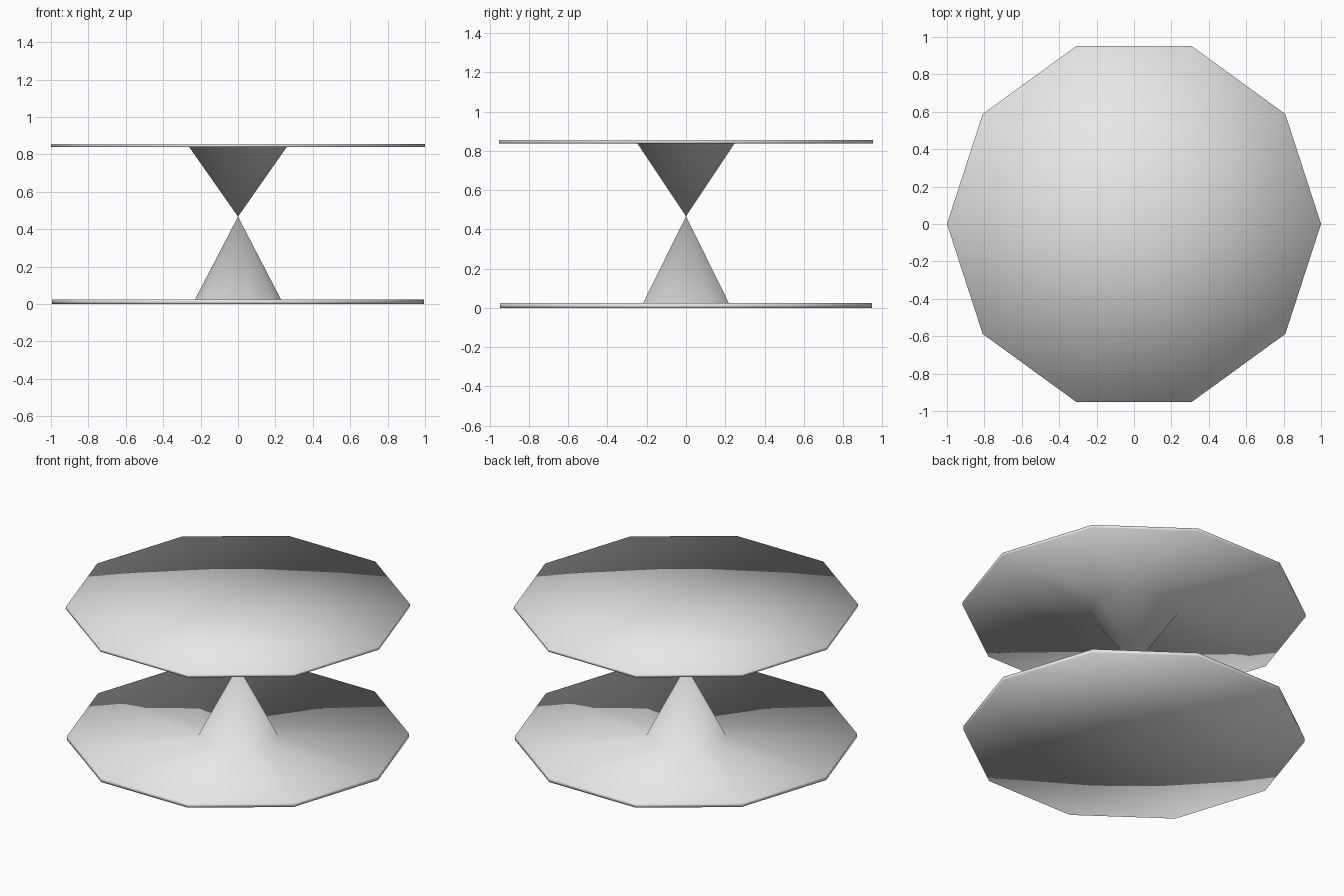
import bpy
import bmesh
import math

SIDES = 10

cube = bpy.data.objects.get("Cube")
if cube:
    bpy.data.objects.remove(cube, do_unlink=True)

# Single plain grey
grey = bpy.data.materials.new("light grey")
grey.use_nodes = True
color = (0.8, 0.8, 0.8, 1.0)
grey.diffuse_color = color
grey.node_tree.nodes["Principled BSDF"].inputs["Base Color"].default_value = color


def revolve(name, profile):
    """Turn (radius, z) points round the z axis, with poles at radius 0."""
    bm = bmesh.new()
    rings = []
    for radius, z in profile:
        if radius == 0:
            rings.append([bm.verts.new((0, 0, z))] * SIDES)
            continue
        angles = [math.tau * i / SIDES for i in range(SIDES)]
        rings.append([bm.verts.new((radius * math.cos(a), radius * math.sin(a), z))
                      for a in angles])
    for low, high in zip(rings, rings[1:]):
        for i in range(SIDES):
            j = (i + 1) % SIDES
            corners = dict.fromkeys((low[i], low[j], high[j], high[i]))
            bm.faces.new(list(corners)).smooth = True
    bmesh.ops.recalc_face_normals(bm, faces=bm.faces)
    mesh = bpy.data.meshes.new(name)
    bm.to_mesh(mesh)
    bm.free()
    mesh.materials.append(grey)
    obj = bpy.data.objects.new(name, mesh)
    bpy.context.collection.objects.link(obj)
    return obj


# Lower disc rising into a cone
revolve("lower_disc_and_cone",
        [(0, 0), (0.995, 0), (0.995, 0.024), (0.23, 0.024), (0, 0.467)])

# Upper disc on an upturned cone, tip to tip with the lower one
revolve("upper_disc_and_cone",
        [(0, 0.467), (0.26, 0.838), (1, 0.838), (1, 0.856), (0, 0.856)])
